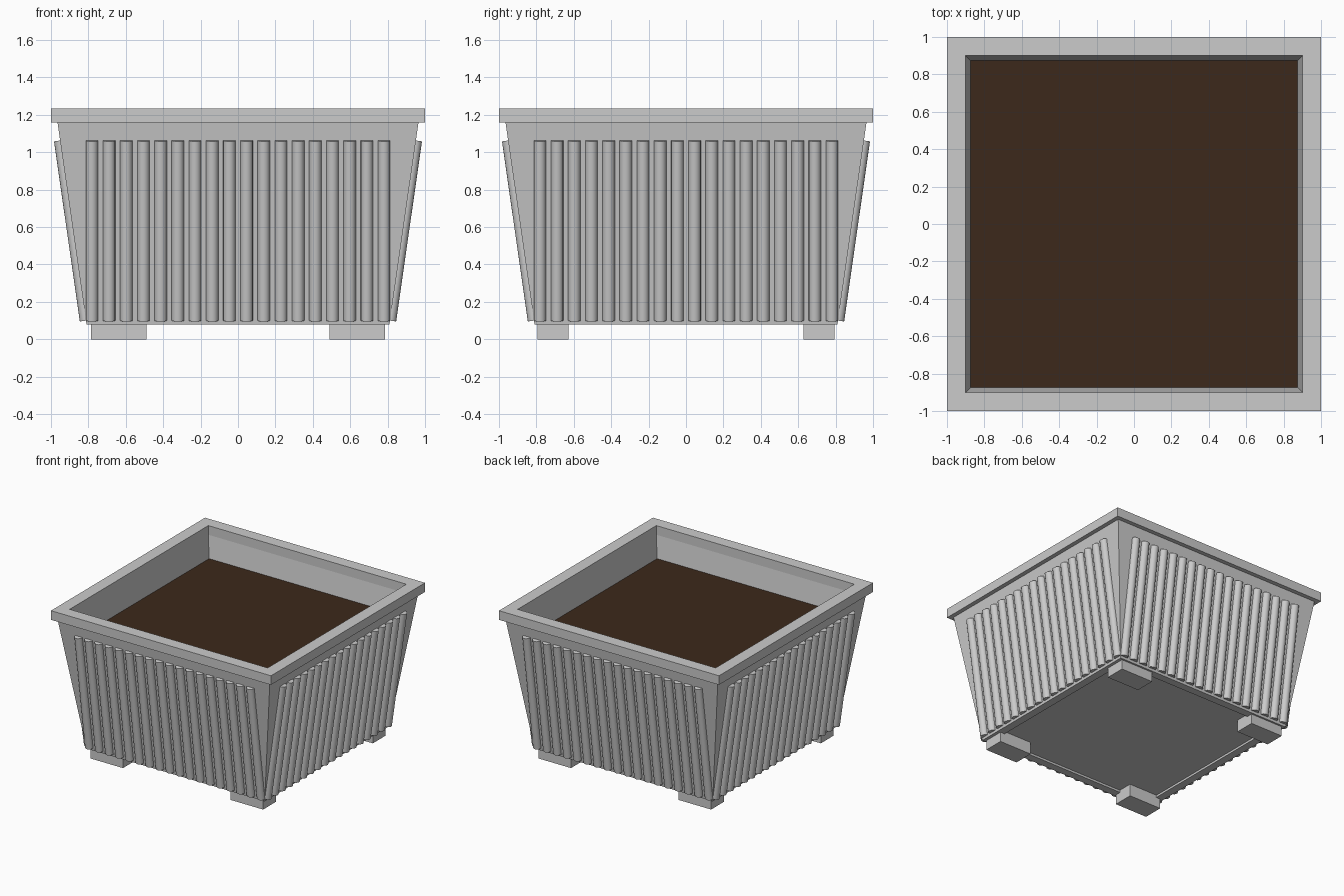
import bpy, bmesh, math
from mathutils import Matrix, Vector

if "Cube" in bpy.data.objects:
    bpy.data.objects.remove(bpy.data.objects["Cube"])


def finish(name, bm):
    bmesh.ops.recalc_face_normals(bm, faces=bm.faces)
    mesh = bpy.data.meshes.new(name)
    bm.to_mesh(mesh)
    bm.free()
    obj = bpy.data.objects.new(name, mesh)
    bpy.context.collection.objects.link(obj)
    return obj


def square_loft(name, profile, closed=False, cap_start=False, cap_end=False):
    """Skin square rings given as (half width, z)."""
    bm = bmesh.new()
    rings = [[bm.verts.new((sx * h, sy * h, z))
              for sx, sy in ((-1, -1), (1, -1), (1, 1), (-1, 1))] for h, z in profile]
    pairs = list(zip(rings, rings[1:]))
    if closed:
        pairs.append((rings[-1], rings[0]))
    for a, b in pairs:
        for i in range(4):
            j = (i + 1) % 4
            bm.faces.new((a[i], a[j], b[j], b[i]))
    if cap_start:
        bm.faces.new(rings[0])
    if cap_end:
        bm.faces.new(rings[-1])
    return finish(name, bm)


BOT, TOP = (0.81, 0.08), (0.965, 1.16)
SLOPE = (TOP[0] - BOT[0]) / (TOP[1] - BOT[1])


def wall(z):
    return BOT[0] + (z - BOT[1]) * SLOPE


# Tapered hollow body with a slightly recessed underside
T = 0.065
square_loft("planter_body",
            [(wall(0.10) - T, 0.10), (BOT[0] - T, 0.08), BOT, TOP,
             (TOP[0] - T, TOP[1]), (wall(0.14) - T, 0.14)],
            cap_start=True, cap_end=True)

# Overhanging top rim
square_loft("planter_rim", [(1.0, 1.16), (1.0, 1.235), (0.90, 1.235), (0.90, 1.16)], closed=True)

# Soil
soil = square_loft("soil", [(wall(0.94) - T, 0.94), (wall(0.98) - T, 0.98)],
                   cap_start=True, cap_end=True)
mat = bpy.data.materials.new("soil_brown")
mat.diffuse_color = (0.045, 0.022, 0.011, 1)
mat.use_nodes = True
mat.node_tree.nodes["Principled BSDF"].inputs["Base Color"].default_value = mat.diffuse_color
soil.data.materials.append(mat)

# Half-sunk round ribs following the slope of each wall
COUNT, SPAN, RADIUS = 18, 0.781, 0.033
low = Vector((0, -wall(0.10), 0.10))
high = Vector((0, -wall(1.063), 1.063))
axis = high - low
tilt = axis.to_track_quat('Z', 'Y').to_matrix().to_4x4()
for side, name in enumerate(("front", "right", "back", "left")):
    bm = bmesh.new()
    turn = Matrix.Rotation(side * math.pi / 2, 4, 'Z')
    for i in range(COUNT):
        x = -SPAN + 2 * SPAN * i / (COUNT - 1)
        place = Matrix.Translation((low + high) / 2 + Vector((x, 0, 0)))
        bmesh.ops.create_cone(bm, cap_ends=True, segments=16, radius1=RADIUS,
                              radius2=RADIUS, depth=axis.length,
                              matrix=turn @ place @ tilt)
    ribs = finish(name + "_ribs", bm)
    bpy.ops.object.select_all(action='DESELECT')
    ribs.select_set(True)
    bpy.context.view_layer.objects.active = ribs
    bpy.ops.object.shade_smooth_by_angle(angle=math.radians(35))

# Four block feet
for sx, xn in ((-1, "left"), (1, "right")):
    for sy, yn in ((-1, "front"), (1, "back")):
        bm = bmesh.new()
        bmesh.ops.create_cube(bm, size=1, matrix=Matrix.Translation((sx * 0.637, sy * 0.712, 0.05))
                              @ Matrix.Diagonal((0.296, 0.166, 0.10, 1)))
        finish(f"{yn}_{xn}_foot", bm)
